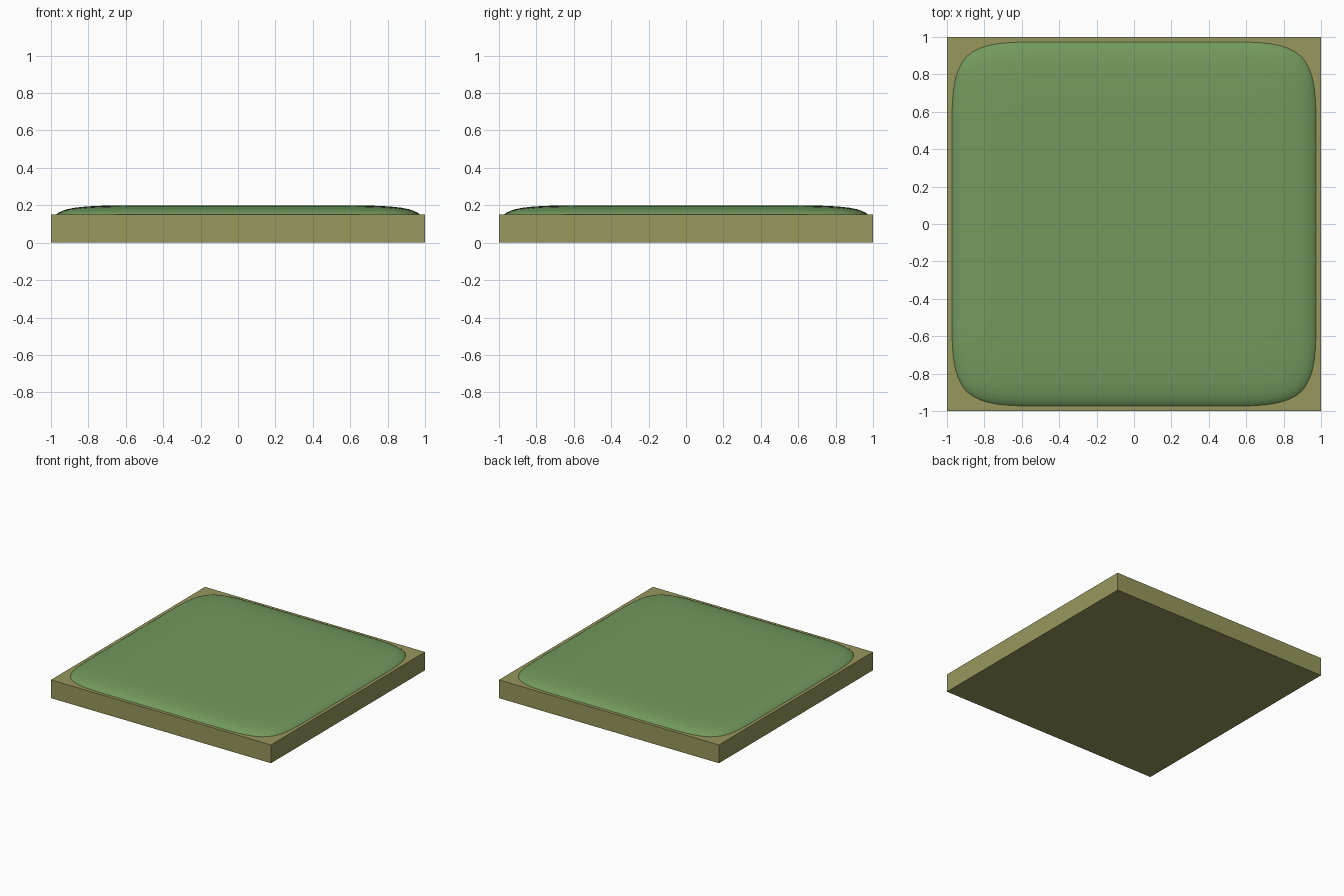
import bpy, bmesh

if "Cube" in bpy.data.objects:
    bpy.data.objects.remove(bpy.data.objects["Cube"])


def make_object(name, bm, color):
    mesh = bpy.data.meshes.new(name)
    bm.to_mesh(mesh)
    bm.free()
    obj = bpy.data.objects.new(name, mesh)
    bpy.context.collection.objects.link(obj)
    mat = bpy.data.materials.new(name + "_material")
    mat.diffuse_color = color
    mat.use_nodes = True
    mat.node_tree.nodes["Principled BSDF"].inputs["Base Color"].default_value = mat.diffuse_color
    mesh.materials.append(mat)
    return obj


# Square earth slab
bm = bmesh.new()
bmesh.ops.create_cube(bm, size=1)
for v in bm.verts:
    v.co = (v.co.x * 2, v.co.y * 2, (v.co.z + 0.5) * 0.15)
make_object("earth_slab", bm, (0.31, 0.31, 0.11, 1))

# Rounded grass cushion: coarse cage smoothed by subdivision, sunk in the slab
HALF, TOP = 0.993, 0.2
bm = bmesh.new()
bmesh.ops.create_grid(bm, x_segments=4, y_segments=4, size=HALF)
for v in bm.verts:
    v.co.z = TOP
rim = [e for e in bm.edges if e.is_boundary]
for z in (0.08, 0.02):
    new = bmesh.ops.extrude_edge_only(bm, edges=rim)["geom"]
    for v in (g for g in new if isinstance(g, bmesh.types.BMVert)):
        v.co.z = z
    rim = [e for e in bm.edges if e.is_boundary]
bmesh.ops.contextual_create(bm, geom=rim)
bmesh.ops.recalc_face_normals(bm, faces=bm.faces)
for f in bm.faces:
    f.smooth = True
grass = make_object("grass_cushion", bm, (0.17, 0.32, 0.11, 1))
sub = grass.modifiers.new("smooth", "SUBSURF")
sub.levels = sub.render_levels = 3
